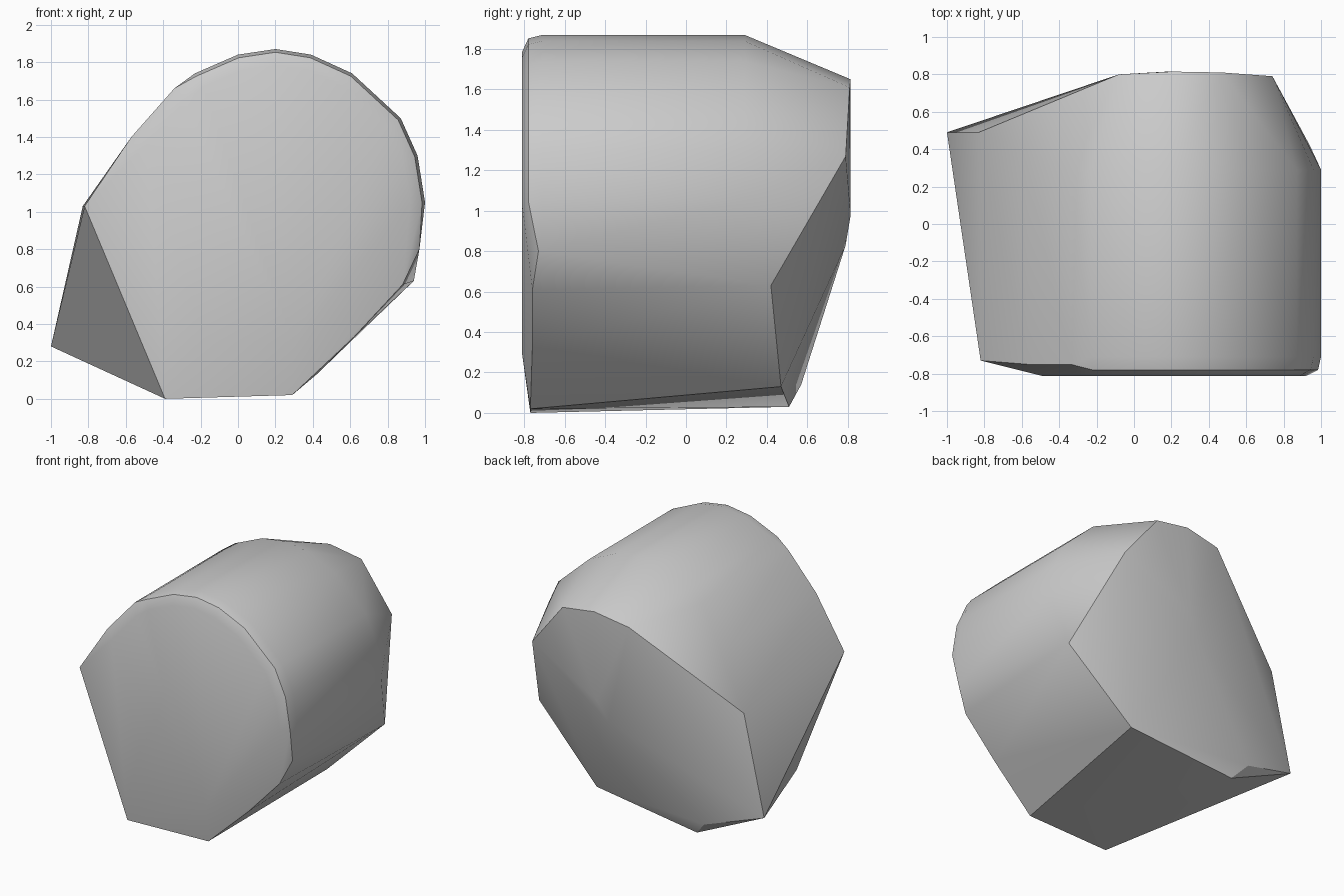
import bpy
import bmesh
from math import radians

default_cube = bpy.data.objects.get("Cube")
if default_cube:
    bpy.data.objects.remove(default_cube, do_unlink=True)

# Plain stone material
stone = bpy.data.materials.new("stone_grey")
stone.use_nodes = True
grey = (0.6, 0.6, 0.6, 1)
stone.diffuse_color = grey
stone.node_tree.nodes["Principled BSDF"].inputs["Base Color"].default_value = grey

# Upper outline of the boulder as (x, z), from its right round to its left
CENTRE = (0.2, 1.0)
crown = [(1, 1.05), (0.96, 1.3), (0.87, 1.5), (0.61, 1.74), (0.39, 1.84),
         (0.2, 1.87), (0, 1.84), (-0.23, 1.74)]
shoulder = [(-0.34, 1.66), (-0.57, 1.4)]
underside = [(-0.18, 0.3), (0.3, 0.3)]


def section(outline, y, scale=1.0):
    """Place an outline at depth y, scaled about the boulder's axis."""
    cx, cz = CENTRE
    return [(cx + (x - cx) * scale, y, cz + (z - cz) * scale)
            for x, z in outline]


# Long body and worn front rim
points = section(crown, -0.71) + section(crown, 0.29)
points += section(shoulder, -0.75) + section(shoulder, 0.29)
points += section(crown, -0.78, 0.98)

# Slightly domed front
points += section(crown + shoulder, -0.812, 0.9) + section(underside, -0.812)

# Chipped corners around the front
points += [(-0.82, -0.73, 1.03), (-0.39, -0.77, 0), (0.29, -0.77, 0.02),
           (0.62, -0.76, 0.33), (0.88, -0.76, 0.61), (0.97, -0.73, 0.8)]

# Broken back edge, lower corners and blunt back point
points += [(-0.08, 0.8, 1.6), (0.2, 0.815, 1.65), (0.47, 0.81, 1.61),
           (0.74, 0.79, 1.27), (0.94, 0.42, 0.63), (0.42, 0.47, 0.13),
           (-0.45, 0.51, 0.03), (-0.55, 0.57, 0.14), (-1, 0.49, 0.28),
           (-0.83, 0.49, 1.03), (0.18, 0.815, 0.98), (0.1, 0.79, 0.83)]

# Wrap the cloud of corners in one closed convex skin
bm = bmesh.new()
for point in points:
    bm.verts.new(point)
hull = bmesh.ops.convex_hull(bm, input=bm.verts[:])
spare = {v for v in hull["geom_interior"] + hull["geom_unused"]
         if isinstance(v, bmesh.types.BMVert)}
bmesh.ops.delete(bm, geom=list(spare), context='VERTS')
bmesh.ops.recalc_face_normals(bm, faces=bm.faces[:])

mesh = bpy.data.meshes.new("boulder")
bm.to_mesh(mesh)
bm.free()
mesh.materials.append(stone)
boulder = bpy.data.objects.new("boulder", mesh)
bpy.context.collection.objects.link(boulder)

# Soft facets with crisp break lines
bpy.context.view_layer.objects.active = boulder
boulder.select_set(True)
bpy.ops.object.shade_smooth_by_angle(angle=radians(30))
